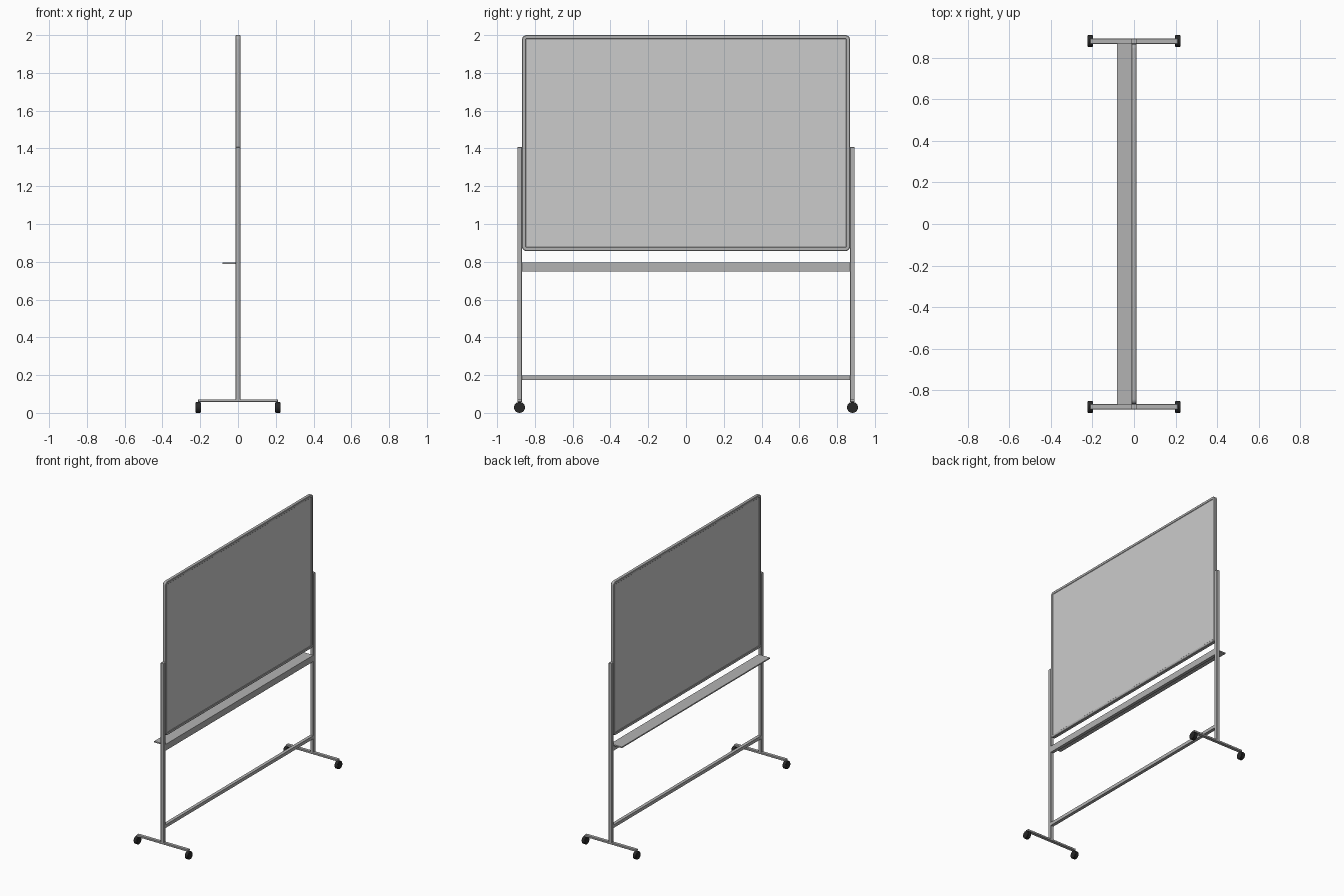
import bpy, bmesh, math
from mathutils import Matrix

if "Cube" in bpy.data.objects:
    bpy.data.objects.remove(bpy.data.objects["Cube"])


def material(name, v):
    m = bpy.data.materials.new(name)
    m.diffuse_color = (v, v, v, 1)
    m.use_nodes = True
    m.node_tree.nodes["Principled BSDF"].inputs["Base Color"].default_value = m.diffuse_color
    return m


METAL = material("frame_grey", 0.45)
BLACK = material("rubber_black", 0.02)


def finish(bm, name, mat=None, smooth=False):
    bmesh.ops.recalc_face_normals(bm, faces=bm.faces)
    me = bpy.data.meshes.new(name)
    bm.to_mesh(me)
    bm.free()
    ob = bpy.data.objects.new(name, me)
    bpy.context.collection.objects.link(ob)
    if mat:
        me.materials.append(mat)
    if smooth:
        bpy.ops.object.select_all(action='DESELECT')
        bpy.context.view_layer.objects.active = ob
        ob.select_set(True)
        bpy.ops.object.shade_smooth_by_angle(angle=math.radians(35))
    return ob


def box(name, x, y, z, mat=METAL, bevel=0.0):
    bm = bmesh.new()
    size = [b - a for a, b in (x, y, z)]
    mid = [(a + b) / 2 for a, b in (x, y, z)]
    bmesh.ops.create_cube(bm, size=1, matrix=Matrix.Translation(mid) @ Matrix.Diagonal((*size, 1)))
    if bevel:
        bmesh.ops.bevel(bm, geom=bm.edges[:], offset=bevel, segments=1, affect='EDGES')
    return finish(bm, name, mat)


def wheel(name, x, y, radius, width):
    bm = bmesh.new()
    m = Matrix.Translation((x, y, 0.029)) @ Matrix.Rotation(math.pi / 2, 4, 'Y')
    bmesh.ops.create_cone(bm, cap_ends=True, segments=24, radius1=radius,
                          radius2=radius, depth=width, matrix=m)
    rims = [e for e in bm.edges if any(len(f.verts) > 4 for f in e.link_faces)]
    bmesh.ops.bevel(bm, geom=rims, offset=0.003, segments=2, affect='EDGES')
    return finish(bm, name, BLACK, True)


# Board frame: a moulding profile swept round a rounded rectangle
HALF_W, Z0, Z1, R = 0.868, 0.857, 2.0, 0.024


def ring(bm, inset, x):
    r = R - inset
    corners = ((1, Z1 - R, 0), (-1, Z1 - R, 1), (-1, Z0 + R, 2), (1, Z0 + R, 3))
    verts = []
    for side, cz, quarter in corners:
        for i in range(7):
            a = math.pi / 2 * (quarter + i / 6)
            verts.append(bm.verts.new((x, side * (HALF_W - R) + r * math.cos(a), cz + r * math.sin(a))))
    return verts


bm = bmesh.new()
profile = [(0, -0.010), (0, 0.010), (0.003, 0.013), (0.018, 0.013), (0.021, 0.010),
           (0.021, -0.010), (0.018, -0.013), (0.003, -0.013)]
rings = [ring(bm, d, x) for d, x in profile]
for a, b in zip(rings, rings[1:] + rings[:1]):
    for i in range(len(a)):
        j = (i + 1) % len(a)
        bm.faces.new((a[i], a[j], b[j], b[i]))
finish(bm, "board_frame", METAL, True)

# Writing panel, recessed in the frame on both sides
box("board_panel", (-0.010, 0.010), (-0.850, 0.850), (Z0 + 0.018, Z1 - 0.018), None)

# Stand on each side: post, foot and two castors
for s, side in ((-1, "left"), (1, "right")):
    y = sorted((s * 0.868, s * 0.893))
    box(f"{side}_post", (-0.013, 0.013), y, (0.06, 1.407), bevel=0.002)
    box(f"{side}_foot", (-0.212, 0.212), y, (0.057, 0.072), bevel=0.002)
    for t, end in ((-1, "outer"), (1, "inner")):
        wheel(f"{side}_{end}_wheel", t * 0.211, s * 0.8815, 0.029, 0.028)

# Cross rails and pen tray
box("lower_rail", (-0.012, 0.012), (-0.87, 0.87), (0.173, 0.197))
box("upper_rail", (-0.012, 0.012), (-0.87, 0.87), (0.749, 0.796))
box("pen_tray", (-0.081, -0.012), (-0.872, 0.872), (0.787, 0.796))
